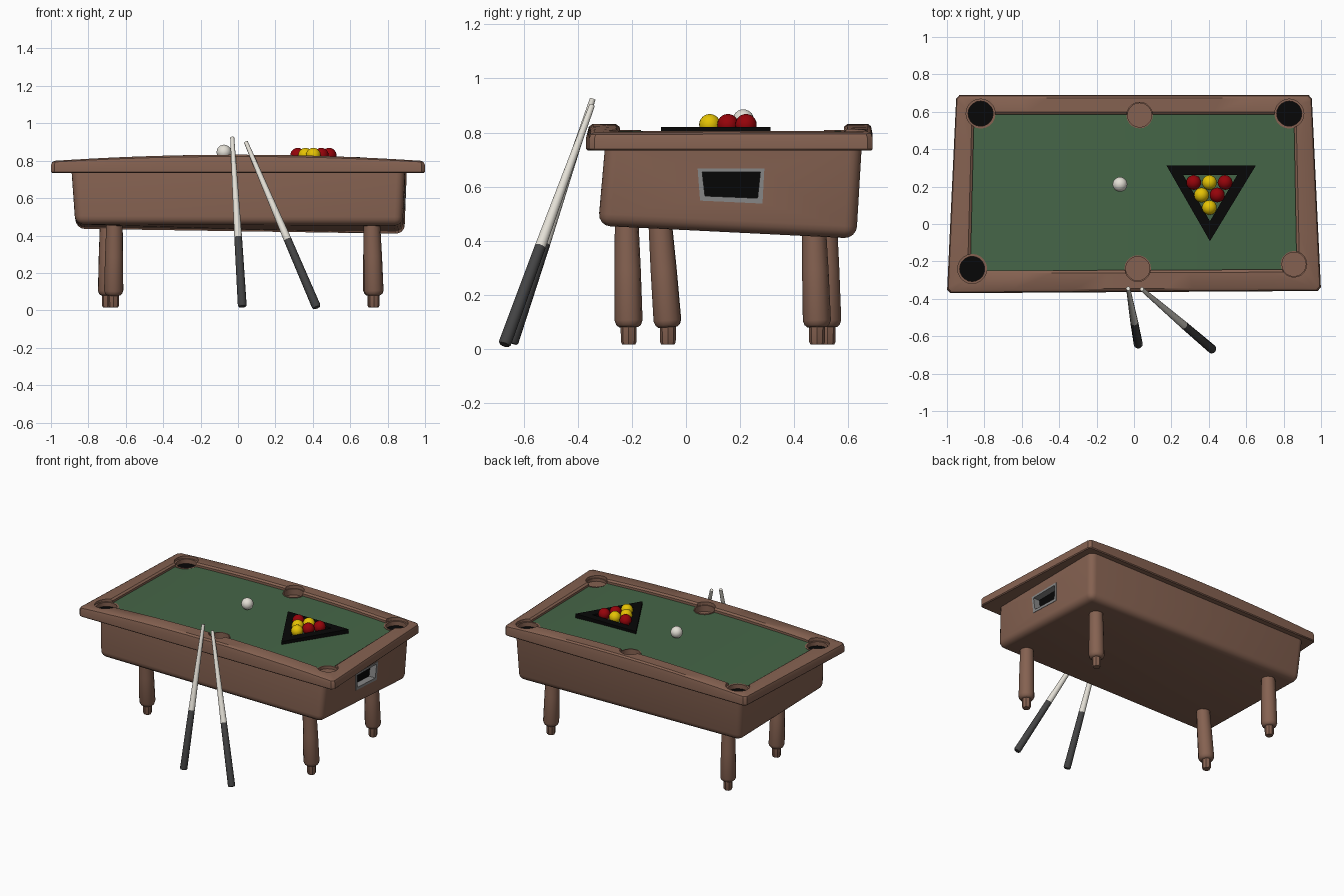
import bpy, bmesh, math
from mathutils import Vector

cube = bpy.data.objects.get("Cube")
if cube:
    bpy.data.objects.remove(cube, do_unlink=True)


def material(name, r, g, b):
    m = bpy.data.materials.new(name)
    m.use_nodes = True
    m.diffuse_color = (r, g, b, 1)
    m.node_tree.nodes["Principled BSDF"].inputs["Base Color"].default_value = (r, g, b, 1)
    return m


wood = material("brown wood", 0.235, 0.121, 0.082)
felt = material("green felt", 0.06, 0.132, 0.064)
black = material("black", 0.002, 0.002, 0.002)
metal = material("grey metal", 0.25, 0.25, 0.25)
grip = material("dark grey grip", 0.058, 0.058, 0.059)
white = material("ivory white", 0.77, 0.74, 0.67)
red = material("red", 0.3, 0.001, 0.003)
yellow = material("yellow", 0.78, 0.54, 0.001)


def finish(bm, name, mat, angle=35, bevel=0):
    if bevel:  # round everything except the hidden upper edges
        edges = [e for e in bm.edges if min(v.co.z for v in e.verts) < 0.7]
        bmesh.ops.bevel(bm, geom=edges, offset=bevel, offset_type='OFFSET',
                        segments=4, profile=0.5, affect='EDGES')
    bmesh.ops.recalc_face_normals(bm, faces=bm.faces)
    me = bpy.data.meshes.new(name)
    bm.to_mesh(me)
    bm.free()
    ob = bpy.data.objects.new(name, me)
    bpy.context.collection.objects.link(ob)
    if mat:
        me.materials.append(mat)
    if angle:
        bpy.ops.object.select_all(action='DESELECT')
        ob.select_set(True)
        bpy.context.view_layer.objects.active = ob
        bpy.ops.object.shade_smooth_by_angle(angle=math.radians(angle))
    return ob


def loft(name, mat, rings, closed=False, **kw):
    """Skin a row of equal-sized point rings, capped or joined end to end."""
    bm = bmesh.new()
    vs = [[bm.verts.new(p) for p in ring] for ring in rings]
    n = len(vs[0])
    pairs = list(zip(vs, vs[1:])) + ([(vs[-1], vs[0])] if closed else [])
    for a, b in pairs:
        for i in range(n):
            j = (i + 1) % n
            bm.faces.new((a[i], a[j], b[j], b[i]))
    if not closed:
        bm.faces.new(vs[0])
        bm.faces.new(vs[-1])
    return finish(bm, name, mat, **kw)


def tube(name, mat, a, b, stations, sides=12, **kw):
    """Turned shape from a to b; stations are (fraction, radius)."""
    a, b = Vector(a), Vector(b)
    q = (b - a).to_track_quat('Z', 'Y')
    rings = []
    for t, r in stations:
        c = a.lerp(b, t)
        rings.append([c + q @ Vector((r * math.cos(k), r * math.sin(k), 0))
                      for k in (2 * math.pi * i / sides for i in range(sides))])
    return loft(name, mat, rings, **kw)


def cut(cutter, *targets):
    """Hide a cutter and subtract it from the targets."""
    cutter.hide_render = True
    cutter.display_type = 'WIRE'
    cutter.hide_set(True)
    for target in targets:
        mod = target.modifiers.new(cutter.name, 'BOOLEAN')
        mod.operation, mod.solver, mod.object = 'DIFFERENCE', 'EXACT', cutter


def arch(x):
    return 1 - x * x


def felt_z(x):
    return 0.774 + 0.031 * arch(x)


# Cabinet, sloping down toward the back
cabinet = loft("cabinet", wood, [
    [(-0.87, -0.325, 0.46), (0.88, -0.325, 0.455), (0.89, 0.63, 0.407), (-0.865, 0.63, 0.435)],
    [(-0.89, -0.30, 0.745), (0.893, -0.30, 0.745), (0.903, 0.65, 0.745), (-0.89, 0.65, 0.745)],
], bevel=0.045)

# Rail frame with a gently arched top
outer = [(-1, -0.37), (1, -0.358), (0.95, 0.69), (-0.95, 0.69)]
inner = [(-0.875, -0.25), (0.87, -0.243), (0.855, 0.585), (-0.855, 0.585)]


def outline(corners):
    pts = []
    for i in range(4):
        a, b = Vector(corners[i]), Vector(corners[(i + 1) % 4])
        steps, trim = (12, 0.009) if i % 2 == 0 else (4, 0.018)
        pts += [a.lerp(b, trim + (1 - 2 * trim) * k / steps) for k in range(steps + 1)]
    return pts


rail_rings = []
for o, i in zip(outline(outer), outline(inner)):
    ring = []
    for t, z, lift in ((1, 0.733, 0), (0.05, 0.733, 0), (0, 0.739, 0), (0, 0.778, 0.5),
                       (0.05, 0.792, 0.9), (0.16, 0.798, 1), (0.88, 0.798, 1), (1, 0.788, 1)):
        p = o.lerp(i, t)
        ring.append((p.x, p.y, z + 0.034 * lift * arch(p.x)))
    rail_rings.append(ring)
rails = loft("rail_frame", wood, rail_rings, closed=True)

# Playing surface
bed_rings = []
for k in range(17):
    x = -0.89 + 1.78 * k / 16
    z = felt_z(x)
    bed_rings.append([(x, -0.27, 0.742), (x, 0.6, 0.742), (x, 0.6, z), (x, -0.27, z)])
bed = loft("playing_surface", felt, bed_rings)

# Pockets: three open dark ones and three filled wooden ones
pockets = [("back_right_pocket", -0.82, 0.59, True), ("back_left_pocket", 0.83, 0.59, True),
           ("front_right_pocket", -0.865, -0.24, True), ("front_left_pocket", 0.855, -0.215, False),
           ("back_middle_pocket", 0.03, 0.582, False), ("front_middle_pocket", 0.02, -0.238, False)]
for name, x, y, is_open in pockets:
    r, hole, floor = (0.08, 0.067, 0.752) if is_open else (0.071, 0.064, 0.766)
    rim = felt_z(x) + 0.004
    cut(tube(name + "_cutter", None, (x, y, 0.75), (x, y, 0.95),
             [(0, r - 0.002), (1, r - 0.002)], sides=20, angle=0), rails, bed)
    t = (floor - 0.748) / (rim - 0.748)
    tube(name + "_cup", wood, (x, y, 0.748), (x, y, rim),
         [(0, r), (1, r), (1, hole), (t, hole)], sides=20)
    if is_open:
        tube(name + "_hole", black, (x, y, floor), (x, y, floor + 0.005),
             [(0, hole), (1, hole)], sides=20)

# Legs with narrower feet, each leaning a little
for name, top, foot in (("front_left", (0.715, -0.22), (0.727, -0.212)),
                        ("back_left", (0.715, 0.472), (0.722, 0.485)),
                        ("front_right", (-0.66, -0.098), (-0.665, -0.067)),
                        ("back_right", (-0.695, 0.515), (-0.698, 0.524))):
    tube(name + "_leg", wood, (*foot, 0.08), (*top, 0.5),
         [(0, 0.036), (0.02, 0.046), (0.06, 0.052), (0.5, 0.049), (1, 0.043)], angle=50)
    tube(name + "_foot", wood, (*foot, 0.015), (*foot, 0.1),
         [(0, 0.024), (0.12, 0.029), (1, 0.03)], sides=8)

# Recessed ball return opening on the left end
hole = [(0.06, 0.653), (0.275, 0.653), (0.265, 0.557), (0.07, 0.565)]
edge = [(0.043, 0.667), (0.29, 0.667), (0.283, 0.537), (0.052, 0.548)]


def face(y, z, out):
    """Point on the sloping left end of the cabinet, moved outward."""
    return 0.893 + 0.0105 * y + 0.045 * (z - 0.67) + out, y, z


cut(loft("return_cutter", None, [[face(*e, d) for e in edge] for d in (-0.055, 0.05)], angle=0), cabinet)
loft("return_frame", metal,
     [[face(*e, -0.055), face(*e, 0.003), face(*h, 0.003), face(*h, -0.055)]
      for e, h in zip(edge, hole)], closed=True, angle=0)
loft("return_opening", black,
     [[face(*h, d) for h in hole] for d in (-0.055, -0.045)], angle=0)

# Triangle rack
rack_out = [(0.174, 0.312), (0.651, 0.312), (0.406, -0.092)]
rack_in = [(0.263, 0.262), (0.552, 0.262), (0.406, 0.015)]
loft("rack", black,
     [[(*o, 0.785), (*o, 0.821), (*i, 0.821), (*i, 0.785)] for o, i in zip(rack_out, rack_in)],
     closed=True, angle=0)


# Balls
def ball(name, mat, x, y, z):
    bm = bmesh.new()
    bmesh.ops.create_uvsphere(bm, u_segments=20, v_segments=12, radius=0.0395)
    bmesh.ops.translate(bm, verts=bm.verts, vec=(x, y, z))
    finish(bm, name, mat)


ball("cue_ball", white, -0.075, 0.212, 0.846)
colours = [yellow, yellow, red, red, yellow, red]
k = 0
for row in range(3):
    for col in range(row + 1):
        ball(f"ball_{k + 1}", colours[k], 0.403 + 0.084 * (col - row / 2), 0.088 + 0.067 * row, 0.829)
        k += 1

# Two cues leaning against the front rail
for name, butt, tip in (("right_cue", (0.023, -0.645, 0.02), (-0.031, -0.345, 0.925)),
                        ("left_cue", (0.421, -0.672, 0.015), (0.042, -0.348, 0.9))):
    tube(name + "_grip", grip, butt, tip, [(0, 0.019), (0.008, 0.024), (0.41, 0.021)])
    tube(name + "_shaft", white, butt, tip, [(0.41, 0.021), (1, 0.011)])
